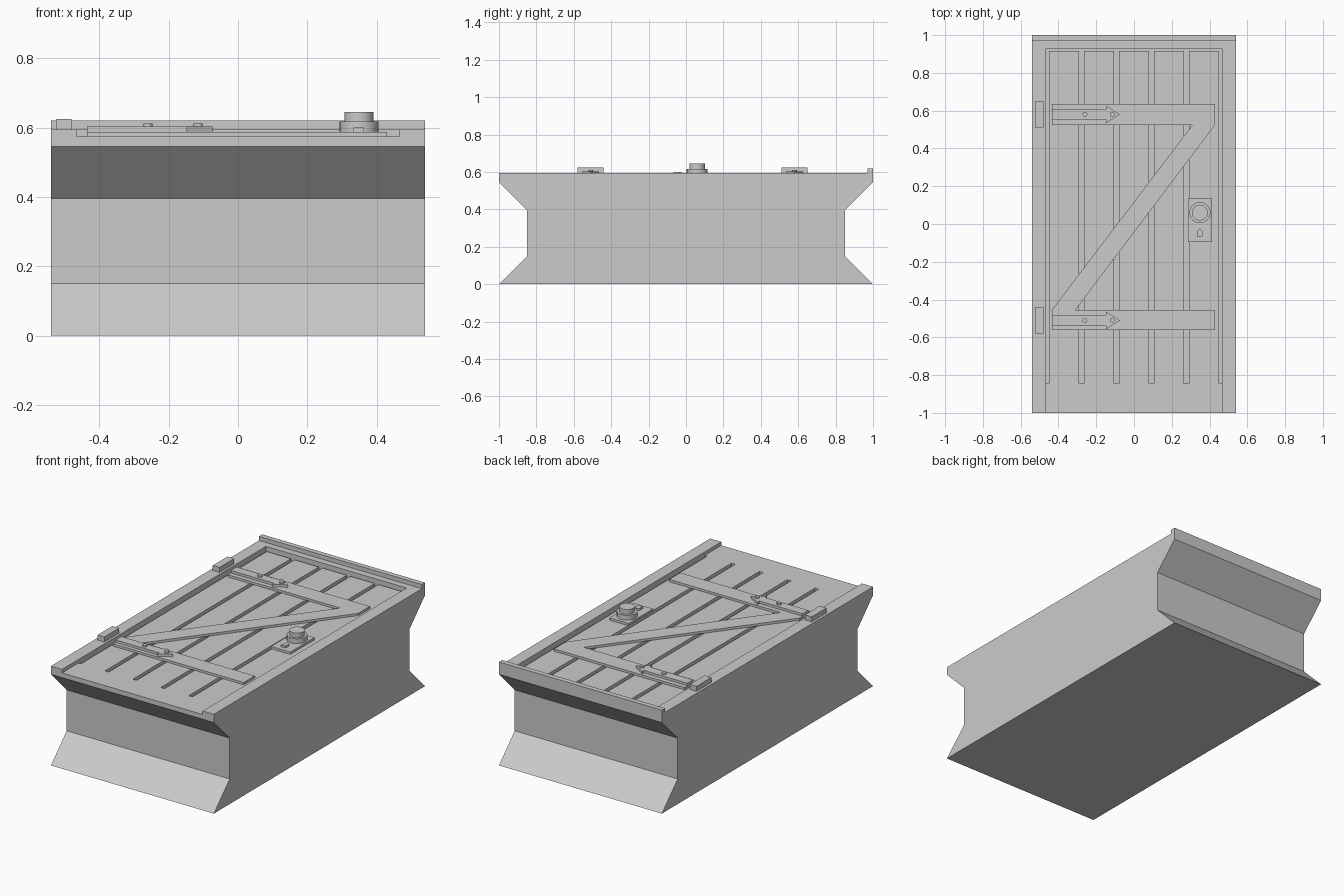
import bpy
import math

if "Cube" in bpy.data.objects:
    bpy.data.objects.remove(bpy.data.objects["Cube"], do_unlink=True)

grey = bpy.data.materials.new("plain grey")
grey.use_nodes = True
GREY = (0.6, 0.6, 0.6, 1)
grey.diffuse_color = GREY
grey.node_tree.nodes["Principled BSDF"].inputs["Base Color"].default_value = GREY


def prism(name, outline, low, high, along="z"):
    """Extrude a counter-clockwise outline along z, or a (y, z) outline along x."""
    n = len(outline)
    place = (lambda p, h: (*p, h)) if along == "z" else (lambda p, h: (h, *p))
    verts = [place(p, h) for h in (low, high) for p in outline]
    faces = [tuple(reversed(range(n))), tuple(range(n, 2 * n))]
    faces += [(i, (i + 1) % n, n + (i + 1) % n, n + i) for i in range(n)]
    mesh = bpy.data.meshes.new(name)
    mesh.from_pydata(verts, [], faces)
    mesh.materials.append(grey)
    obj = bpy.data.objects.new(name, mesh)
    bpy.context.collection.objects.link(obj)
    return obj


def box(name, x0, x1, y0, y1, z0, z1):
    return prism(name, [(x0, y0), (x1, y0), (x1, y1), (x0, y1)], z0, z1)


def disc(name, x, y, radius, z0, z1, sides=24):
    ring = [(x + radius * math.cos(math.tau * i / sides),
             y + radius * math.sin(math.tau * i / sides)) for i in range(sides)]
    obj = prism(name, ring, z0, z1)
    for face in obj.data.polygons[2:]:
        face.use_smooth = True
    obj.data.set_sharp_from_angle(angle=math.radians(40))
    return obj


W = 0.54          # half width of the block
IN = 0.466        # half width of the door opening
FLOOR, PANEL, RIM = 0.555, 0.574, 0.595
BRACE, STRAP = 0.588, 0.603

# Block with notched ends and a raised lip at the back
block = prism("door_block", [
    (-1, 0), (1, 0), (0.85, 0.15), (0.85, 0.395), (1, 0.546), (1, 0.62),
    (0.97, 0.62), (0.97, RIM), (-1, RIM), (-1, 0.546), (-0.85, 0.395),
    (-0.85, 0.15)], -W, W, "x")

# Door opening, open at the front, with a deeper bed for the planks
cutters = [box("opening_cutter", -IN, IN, -1.1, 0.93, PANEL, 0.7),
           box("plank_bed_cutter", -IN, IN, -0.845, 0.93, FLOOR, 0.68)]
for cutter in cutters:
    cutter.hide_render = True
    cutter.hide_viewport = True
    cutter.display_type = "WIRE"
    cut = block.modifiers.new(cutter.name, "BOOLEAN")
    cut.operation = "DIFFERENCE"
    cut.solver = "EXACT"
    cut.object = cutter

# Planks
for i in range(5):
    x = -0.45 + i * 0.185
    box(f"plank_{i + 1}", x, x + 0.16, -0.845, 0.915, FLOOR, PANEL)

# Z brace
box("upper_brace", -0.435, 0.43, 0.525, 0.635, PANEL, BRACE)
box("lower_brace", -0.435, 0.43, -0.56, -0.455, PANEL, BRACE)
prism("diagonal_brace", [(-0.435, -0.455), (-0.31, -0.455),
                         (0.43, 0.525), (0.31, 0.525)], PANEL, BRACE)

# Hinges: knuckle, arrow strap and rivets
for label, y in (("upper", 0.58), ("lower", -0.51)):
    box(f"{label}_hinge_knuckle", -0.525, -0.48, y - 0.07, y + 0.07, RIM, 0.625)
    prism(f"{label}_hinge_strap", [
        (-0.435, y - 0.027), (-0.148, y - 0.027), (-0.148, y - 0.046),
        (-0.074, y), (-0.148, y + 0.046), (-0.148, y + 0.027),
        (-0.435, y + 0.027)], BRACE, STRAP)
    for side, x in (("outer", -0.26), ("inner", -0.115)):
        disc(f"{label}_{side}_rivet", x, y, 0.013, STRAP, 0.612, 12)

# Lock plate, knob and keyhole cover
box("lock_plate", 0.285, 0.413, -0.095, 0.135, PANEL, BRACE)
disc("knob_base", 0.349, 0.06, 0.056, BRACE, 0.617)
disc("knob", 0.349, 0.06, 0.042, 0.617, 0.645)
prism("keyhole_cover", [(0.333, -0.067), (0.363, -0.067), (0.363, -0.038),
                        (0.348, -0.023), (0.333, -0.038)], BRACE, 0.6)
